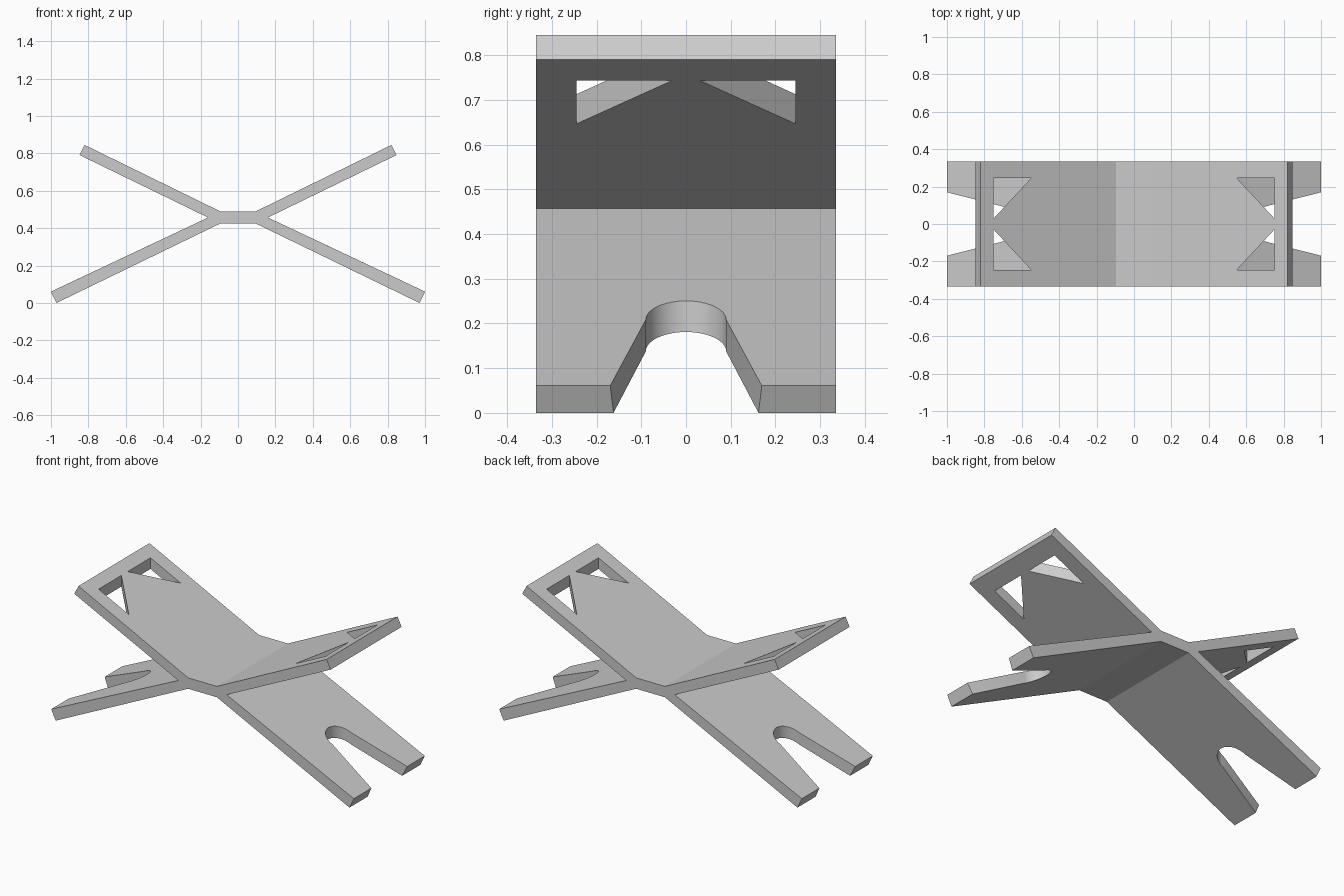
import bpy, bmesh, math
from mathutils import Vector

cube = bpy.data.objects.get("Cube")
if cube:
    bpy.data.objects.remove(cube, do_unlink=True)

HALF_DEPTH = 0.335

grey = bpy.data.materials.new("light_grey")
grey.use_nodes = True
grey.diffuse_color = (0.6, 0.6, 0.6, 1)
grey.node_tree.nodes["Principled BSDF"].inputs["Base Color"].default_value = (0.6, 0.6, 0.6, 1)


def prism(name, outline, offset):
    """Extrude a closed planar outline along an offset vector."""
    bm = bmesh.new()
    face = bm.faces.new([bm.verts.new(p) for p in outline])
    ext = bmesh.ops.extrude_face_region(bm, geom=[face], use_keep_orig=True)
    moved = [g for g in ext["geom"] if isinstance(g, bmesh.types.BMVert)]
    bmesh.ops.translate(bm, verts=moved, vec=Vector(offset))
    bmesh.ops.recalc_face_normals(bm, faces=bm.faces)
    mesh = bpy.data.meshes.new(name)
    bm.to_mesh(mesh)
    bm.free()
    mesh.materials.append(grey)
    obj = bpy.data.objects.new(name, mesh)
    bpy.context.collection.objects.link(obj)
    return obj


# Crossed body: half profile in x and z, mirrored to the other side
half = [(0.095, 0.49), (0.82, 0.845), (0.847, 0.791), (0.16, 0.457),
        (1.0, 0.061), (0.971, 0.0), (0.095, 0.425)]
profile = half + [(-x, z) for x, z in reversed(half)]
body = prism("crossed_body", [(x, -HALF_DEPTH, z) for x, z in profile],
             (0, 2 * HALF_DEPTH, 0))

cutters = []

# Rounded notches that split each lower plate into two feet
arc = [math.radians(90 + 180 * i / 24) for i in range(25)]
notch = [(0.688 + 0.09 * math.cos(a), 0.09 * math.sin(a)) for a in arc]
notch += [(1.1, -0.195), (1.1, 0.195)]

# Triangular windows in each upper plate
window = [(0.75, 0.245), (0.55, 0.245), (0.75, 0.03)]

for sx in (-1, 1):
    cutters.append(prism("notch_cutter", [(sx * x, y, -0.1) for x, y in notch], (0, 0, 0.5)))
    for sy in (-1, 1):
        cutters.append(prism("window_cutter", [(sx * x, sy * y, 0.5) for x, y in window],
                             (0, 0, 0.5)))

# Apply every cut, then discard the cutters
bpy.context.view_layer.objects.active = body
body.select_set(True)
for cutter in cutters:
    cutter.hide_render = True
    cut = body.modifiers.new("cut", "BOOLEAN")
    cut.operation = "DIFFERENCE"
    cut.solver = "EXACT"
    cut.object = cutter
    bpy.ops.object.modifier_apply(modifier=cut.name)
    bpy.data.objects.remove(cutter, do_unlink=True)

bpy.ops.object.shade_smooth_by_angle(angle=math.radians(15))
